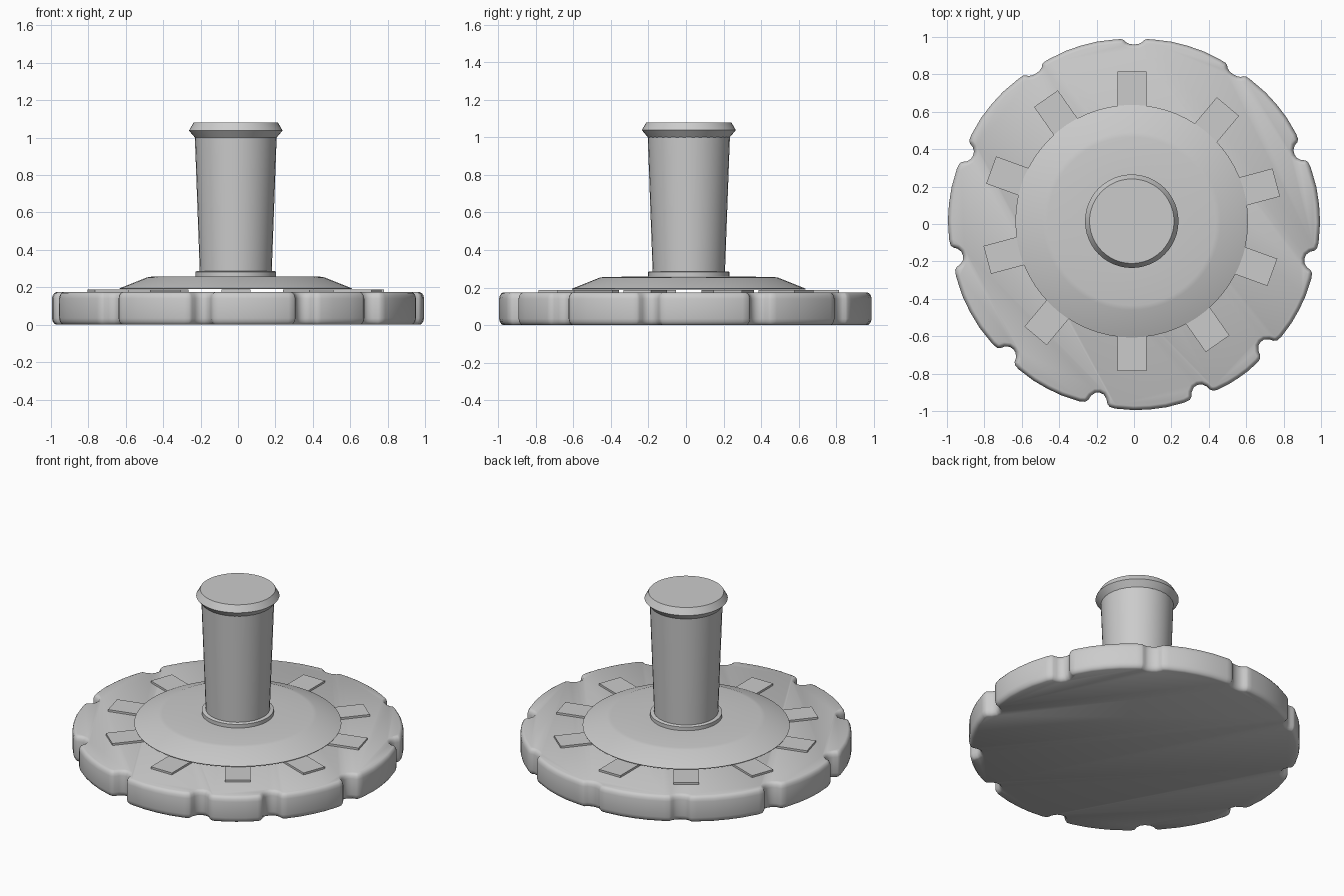
import bpy, bmesh, math
from math import radians, sin, cos, pi
from mathutils import Vector, Matrix

if "Cube" in bpy.data.objects:
    bpy.data.objects.remove(bpy.data.objects["Cube"])

grey = bpy.data.materials.new("plain_grey")
grey.use_nodes = True
COLOUR = (0.6, 0.6, 0.6, 1)
grey.diffuse_color = COLOUR
grey.node_tree.nodes["Principled BSDF"].inputs["Base Color"].default_value = COLOUR

CENTRE = Vector((-0.012, 0.015, 0))


def finish(bm, name, angle=30):
    bmesh.ops.recalc_face_normals(bm, faces=bm.faces)
    mesh = bpy.data.meshes.new(name)
    bm.to_mesh(mesh)
    bm.free()
    mesh.materials.append(grey)
    obj = bpy.data.objects.new(name, mesh)
    bpy.context.collection.objects.link(obj)
    bpy.ops.object.select_all(action="DESELECT")
    obj.select_set(True)
    bpy.context.view_layer.objects.active = obj
    bpy.ops.object.shade_smooth_by_angle(angle=radians(angle))
    return obj


def loft(bm, rings):
    """Skin closed rings of points and cap both ends."""
    loops = [[bm.verts.new(p) for p in ring] for ring in rings]
    for low, high in zip(loops, loops[1:]):
        for i in range(len(low)):
            j = (i + 1) % len(low)
            bm.faces.new((low[i], low[j], high[j], high[i]))
    bm.faces.new(loops[0][::-1])
    bm.faces.new(loops[-1])


def lathe(name, profile, sides):
    bm = bmesh.new()
    loft(bm, [[CENTRE + Vector((r * cos(2 * pi * i / sides), r * sin(2 * pi * i / sides), z))
               for i in range(sides)] for r, z in profile])
    return finish(bm, name)


# Notched base wheel: notch angle and depth, with a faceted rim between notches
notches = [(-134, .065), (-101.5, .075), (-68.5, .07), (-43, .07), (-11.5, .065),
           (23.5, .06), (56.5, .035), (90, .035), (123, .035), (157, .06), (190.5, .065)]
RIM = 0.995
HALF = 3.9   # half notch width in degrees
outline = []
for k, (a, depth) in enumerate(notches):
    # rounded scoop through the rim
    for t, d in [(-1, .12), (-.8, .3), (-.65, .65), (-.35, .93), (0, 1),
                 (.35, .93), (.65, .65), (.8, .3), (1, .12)]:
        outline.append((a + t * HALF, RIM - depth * d))
    nxt = notches[k + 1][0] if k + 1 < len(notches) else notches[0][0] + 360
    start, end = a + HALF, nxt - HALF
    for t in (.07, .3, .5, .7, .93):
        outline.append((start + (end - start) * t, RIM if .07 < t < .93 else RIM - .003))
points = [Vector((r * cos(radians(a)), r * sin(radians(a)), 0)) for a, r in outline]


def inset(d, z):
    ring = []
    for i, p in enumerate(points):
        run = points[(i + 1) % len(points)] - points[i - 1]
        inward = Vector((-run.y, run.x, 0)).normalized()
        ring.append(p + inward * d + Vector((0, 0, z)))
    return ring


bm = bmesh.new()
loft(bm, [inset(d, z) for d, z in [(.022, 0), (.012, .006), (.004, .018), (0, .035),
                                   (0, .14), (.004, .157), (.012, .169), (.022, .174)]])
finish(bm, "notched_base", 40)

# Raised pads around the dome, repeated on the opposite side
bm = bmesh.new()
for half_turn in (0, 180):
    for a in (90, 50, 15, -20, -55):
        place = (Matrix.Translation(CENTRE) @ Matrix.Rotation(radians(a + half_turn), 4, "Z")
                 @ Matrix.Translation((.675, 0, .179)) @ Matrix.Diagonal((.25, .155, .016, 1)))
        bmesh.ops.create_cube(bm, size=1, matrix=place)
finish(bm, "spacer_pads")

# Shallow dome floating just above the base
lathe("dome_plate", [(.55, .19), (.62, .19), (.622, .194), (.475, .253), (.45, .257), (.2, .259)], 64)

# Collar, tapered post and flared cap
lathe("post_collar", [(.216, .25), (.216, .283), (.21, .286)], 40)
lathe("post", [(.192, .27), (.219, 1.01)], 32)
lathe("post_cap", [(.218, 1.0), (.25, 1.038), (.226, 1.08)], 48)
